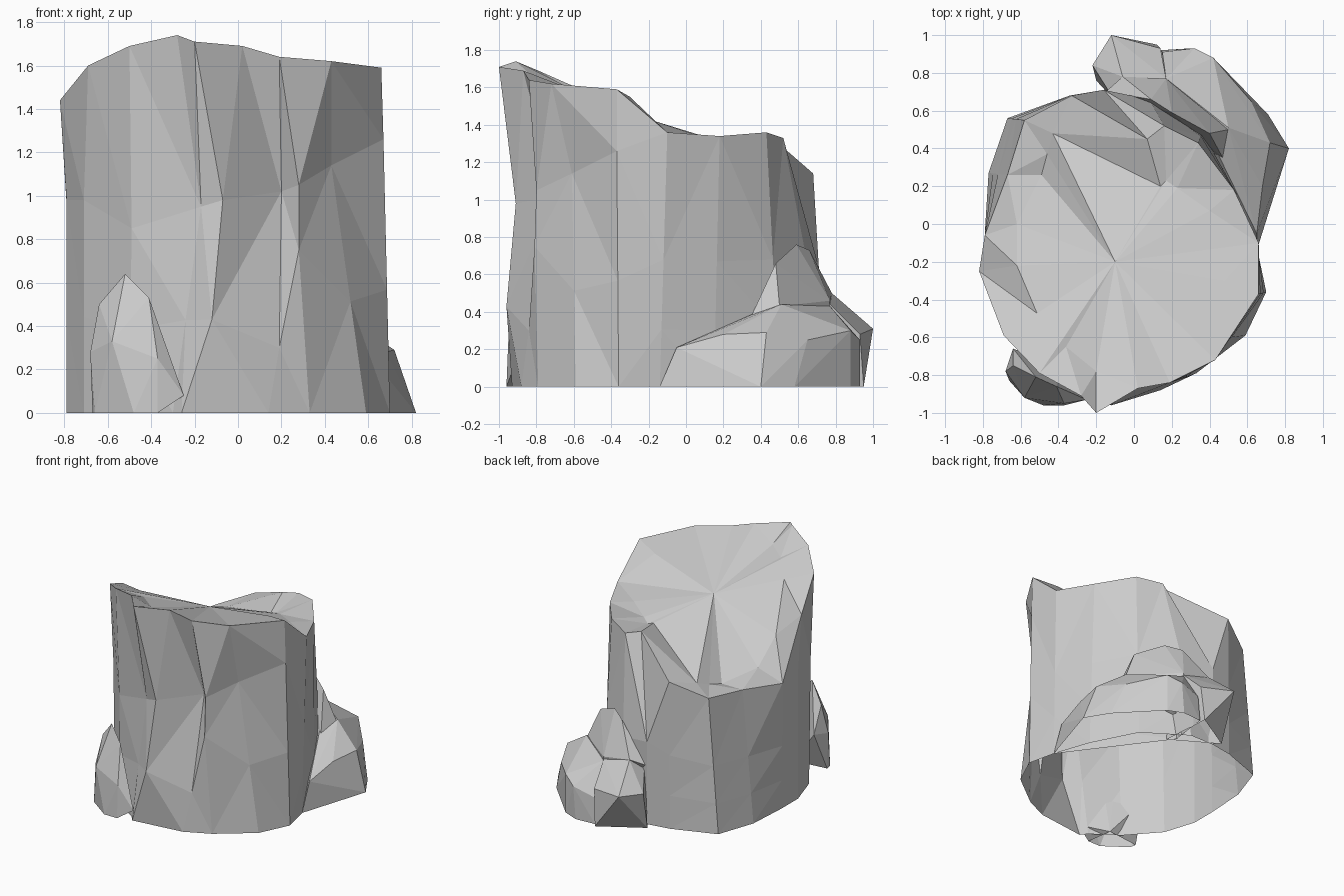
import bpy
import bmesh
from mathutils import Vector

cube = bpy.data.objects.get("Cube")
if cube:
    bpy.data.objects.remove(cube, do_unlink=True)

# One plain grey stone colour
GREY = (0.6, 0.6, 0.6, 1.0)
stone_grey = bpy.data.materials.new("stone grey")
stone_grey.use_nodes = True
stone_grey.diffuse_color = GREY
stone_grey.node_tree.nodes["Principled BSDF"].inputs["Base Color"].default_value = GREY


def finish(bm, name):
    """Turn a bmesh into a flat shaded stone shell, open underneath."""
    bmesh.ops.recalc_face_normals(bm, faces=bm.faces)
    underside = [f for f in bm.faces if all(v.co.z < 0.001 for v in f.verts)]
    bmesh.ops.delete(bm, geom=underside, context="FACES")
    mesh = bpy.data.meshes.new(name)
    bm.to_mesh(mesh)
    bm.free()
    mesh.materials.append(stone_grey)
    obj = bpy.data.objects.new(name, mesh)
    bpy.context.collection.objects.link(obj)


def hull_stone(name, points):
    """Faceted boulder: the convex hull of a few corner points."""
    bm = bmesh.new()
    for p in points:
        bm.verts.new(p)
    result = bmesh.ops.convex_hull(bm, input=bm.verts)
    loose = [g for g in result["geom_interior"] if isinstance(g, bmesh.types.BMVert)]
    bmesh.ops.delete(bm, geom=loose, context="VERTS")
    bmesh.ops.dissolve_limit(bm, angle_limit=0.02, verts=bm.verts, edges=bm.edges)
    finish(bm, name)


def bridge(bm, lower, upper):
    """Join two closed rings of equal count with faces."""
    count = len(lower)
    for i in range(count):
        j = (i + 1) % count
        bm.faces.new((lower[i], lower[j], upper[j], upper[i]))


# Main column: rim and foot, running from the right side round the front
rim = [
    (-.82, -.25, 1.44), (-.69, -.59, 1.6), (-.5, -.79, 1.69), (-.28, -.91, 1.74),
    (-.2, -1, 1.71), (.02, -.87, 1.69), (.19, -.84, 1.64), (.43, -.72, 1.62),
    (.66, -.37, 1.59), (.66, -.1, 1.36), (.53, .18, 1.34), (.34, .43, 1.36),
    (.16, .52, 1.33), (.07, .45, 1.34), (-.33, .68, 1.14), (-.58, .55, 1.03),
    (-.67, .26, 1.01), (-.79, -.06, .97),
]
foot = [
    (-.79, -.25), (-.71, -.5), (-.5, -.74), (-.3, -.88), (-.26, -.93), (.14, -.88),
    (.33, -.79), (.59, -.59), (.7, -.36), (.65, -.14), (.55, .15), (.37, .5),
    (.05, .71), (-.16, .71), (-.34, .68), (-.67, .56), (-.77, .27), (-.79, -.05),
]
# Waist points that break the straight line from foot to rim
waist_bends = {
    0: (-.79, -.25, .98), 1: (-.71, -.52, .98), 2: (-.49, -.76, .85),
    3: (-.17, -.88, .95), 4: (-.07, -.91, .98), 5: (.2, -.7, 1.02),
    6: (.28, -.8, 1.05), 7: (.43, -.61, 1.14), 8: (.67, -.37, 1.26),
    12: (.08, .66, .6), 13: (-.16, .71, .64),
}
# Lower bends that give the front grooves their fluted look
shin_bends = {4: (-.12, -.96, .43), 5: (.19, -.84, .3), 6: (.28, -.81, .75)}
# Dips of the hollow top, mostly near the broken back edge
top_dips = {
    0: (-.62, -.22, 1.24), 3: (-.36, -.65, 1.61), 4: (-.2, -.78, 1.62),
    8: (.48, -.3, 1.55), 10: (.4, .07, 1.34), 11: (.23, .19, 1.31),
    12: (.17, .23, 1.29), 13: (.14, .2, 1.29), 14: (-.43, .48, 1.08),
    15: (-.46, .37, 1.04), 16: (-.49, .26, 1.01), 17: (-.62, 0, 1.07),
}
hub = Vector((-.1, -.2, 1.43))

bm = bmesh.new()
rim_pts = [Vector(p) for p in rim]
foot_pts = [Vector((x, y, 0)) for x, y in foot]
waist_pts = [Vector(waist_bends.get(i, (a + b) / 2))
             for i, (a, b) in enumerate(zip(foot_pts, rim_pts))]
shin_pts = [Vector(shin_bends.get(i, a.lerp(b, 0.45)))
            for i, (a, b) in enumerate(zip(foot_pts, waist_pts))]
inner_pts = [Vector(top_dips.get(i, hub.lerp(p, 0.7))) for i, p in enumerate(rim_pts)]
rings = [[bm.verts.new(p) for p in ring]
         for ring in (foot_pts, shin_pts, waist_pts, rim_pts, inner_pts)]
for lower, upper in zip(rings, rings[1:]):
    bridge(bm, lower, upper)
centre = bm.verts.new(hub)
inner = rings[-1]
for i, v in enumerate(inner):
    bm.faces.new((v, inner[(i + 1) % len(inner)], centre))
bm.faces.new(list(reversed(rings[0])))
bmesh.ops.triangulate(bm, faces=bm.faces)
finish(bm, "stone_column")

# Small boulder leaning on the front
hull_stone("front_boulder", [
    (-.67, -.78, 0), (-.66, -.83, 0), (-.48, -.96, 0), (-.37, -.96, 0),
    (-.25, -.93, .08), (-.68, -.78, .28), (-.58, -.92, .33), (-.64, -.75, .5),
    (-.64, -.66, .3), (-.52, -.81, .64), (-.41, -.86, .53), (-.37, -.95, .25),
    (-.4, -.75, 0),
])

# Heap of boulders at the back
hull_stone("side_boulder", [
    (.65, -.14, 0), (.82, .4, 0), (.71, .58, 0), (.42, .88, 0), (.3, .93, 0),
    (.1, .6, 0), (.14, .92, 0), (.65, -.05, .21), (.68, .2, .28), (.72, .43, .29),
    (.5, .51, .44), (.17, .77, .43), (.42, .88, .3), (.32, .93, .25),
    (.62, .65, .25), (.45, .36, .39), (.15, .91, .2),
])
hull_stone("back_boulder", [
    (-.12, 1, .31), (-.22, .84, .3), (-.2, .76, 0), (.12, .95, 0),
    (.14, .93, .28), (.17, .77, .44), (-.06, .78, .5), (-.1, .65, .45),
    (.15, .55, 0), (.15, .55, .4),
])
hull_stone("upper_boulder", [
    (.2, .59, .76), (.09, .66, .73), (.17, .77, .46), (-.06, .78, .5),
    (.4, .48, .66), (.5, .5, .43), (.47, .35, .38), (.05, .5, .1), (.2, .73, .2),
    (-.15, .7, .45),
])
